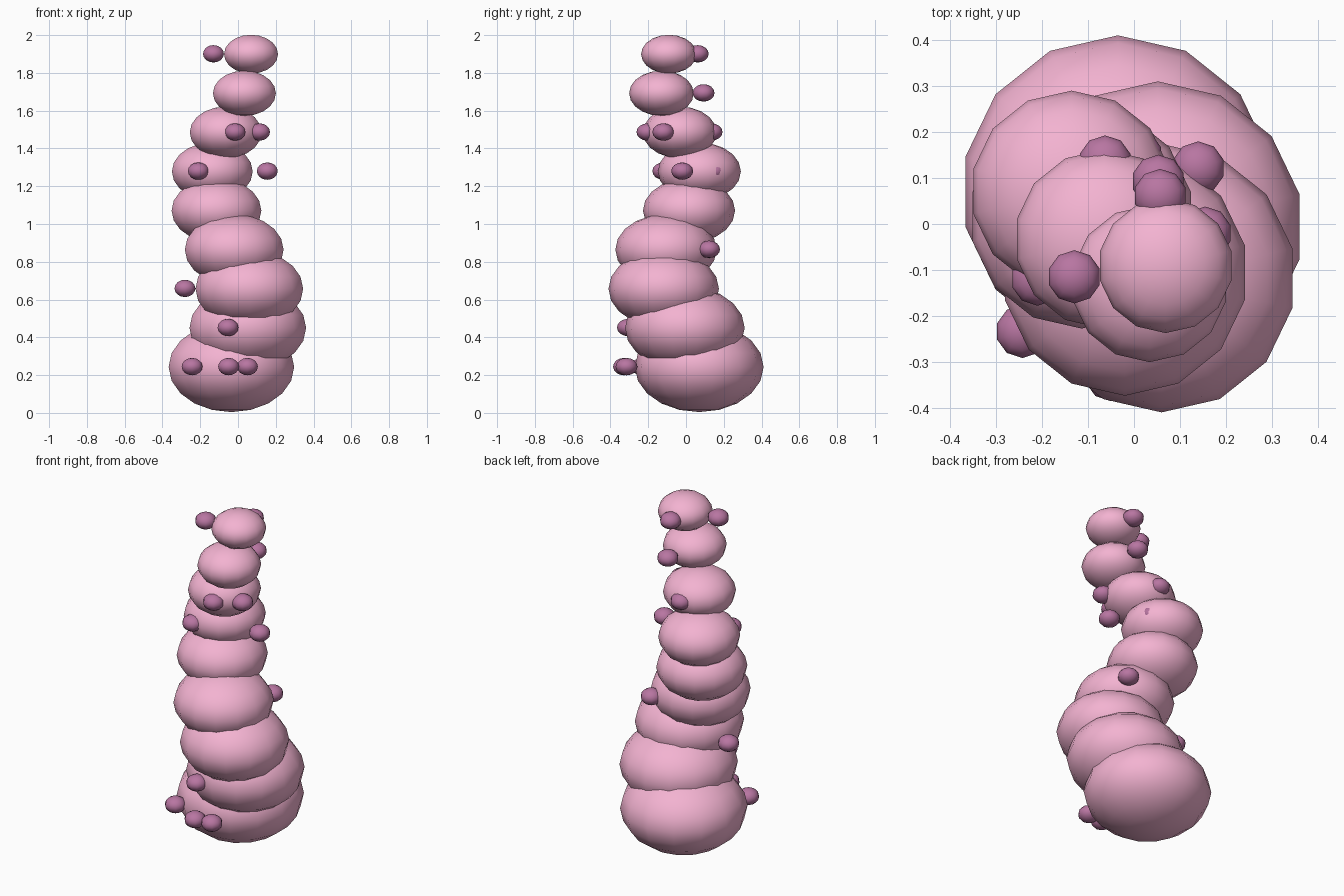
import bpy

if "Cube" in bpy.data.objects:
    bpy.data.objects.remove(bpy.data.objects["Cube"])


def material(name, rgb):
    m = bpy.data.materials.new(name)
    m.diffuse_color = (*rgb, 1)
    m.use_nodes = True
    m.node_tree.nodes["Principled BSDF"].inputs["Base Color"].default_value = m.diffuse_color
    return m


def blob(name, x, y, z, r, rz, segments, rings, mat):
    bpy.ops.mesh.primitive_uv_sphere_add(segments=segments, ring_count=rings, radius=1, location=(x, y, z))
    ob = bpy.context.object
    ob.name = name
    ob.scale = (r, r, rz)
    bpy.ops.object.shade_smooth()
    ob.data.materials.append(mat)


pink = material("soft_pink", (0.90, 0.45, 0.64))
mauve = material("mauve", (0.48, 0.18, 0.36))

# Winding stack of squashed segments, tapering upward: centre x, y
centres = [(-.035, .07), (.052, -.006), (.06, -.118), (-.02, -.106), (-.114, .016),
           (-.136, .071), (-.065, -.033), (.034, -.13), (.069, -.091)]
# Small nodules around each segment: x, y
nodules = [[(-.243, -.234), (-.05, -.328), (.05, -.315)], [(-.053, -.307)],
           [(-.281, .005)], [(.14, .122)], [],
           [(-.21, -.12), (.155, -.02), (.004, .149)],
           [(-.016, -.204), (.114, -.12), (-.063, .135)],
           [(.053, .093)], [(.057, .062), (-.13, -.115)]]

for i, (x, y) in enumerate(centres):
    z = 0.243 + 0.207 * i
    r = 0.341 - 0.0243 * i
    blob(f"body_segment_{i + 1}", x, y, z, r, r * 0.7, 14, 10, pink)
    for j, (nx, ny) in enumerate(nodules[i]):
        blob(f"nodule_{i + 1}_{j + 1}", nx, ny, z + .002, .058, .046, 10, 8, mauve)
